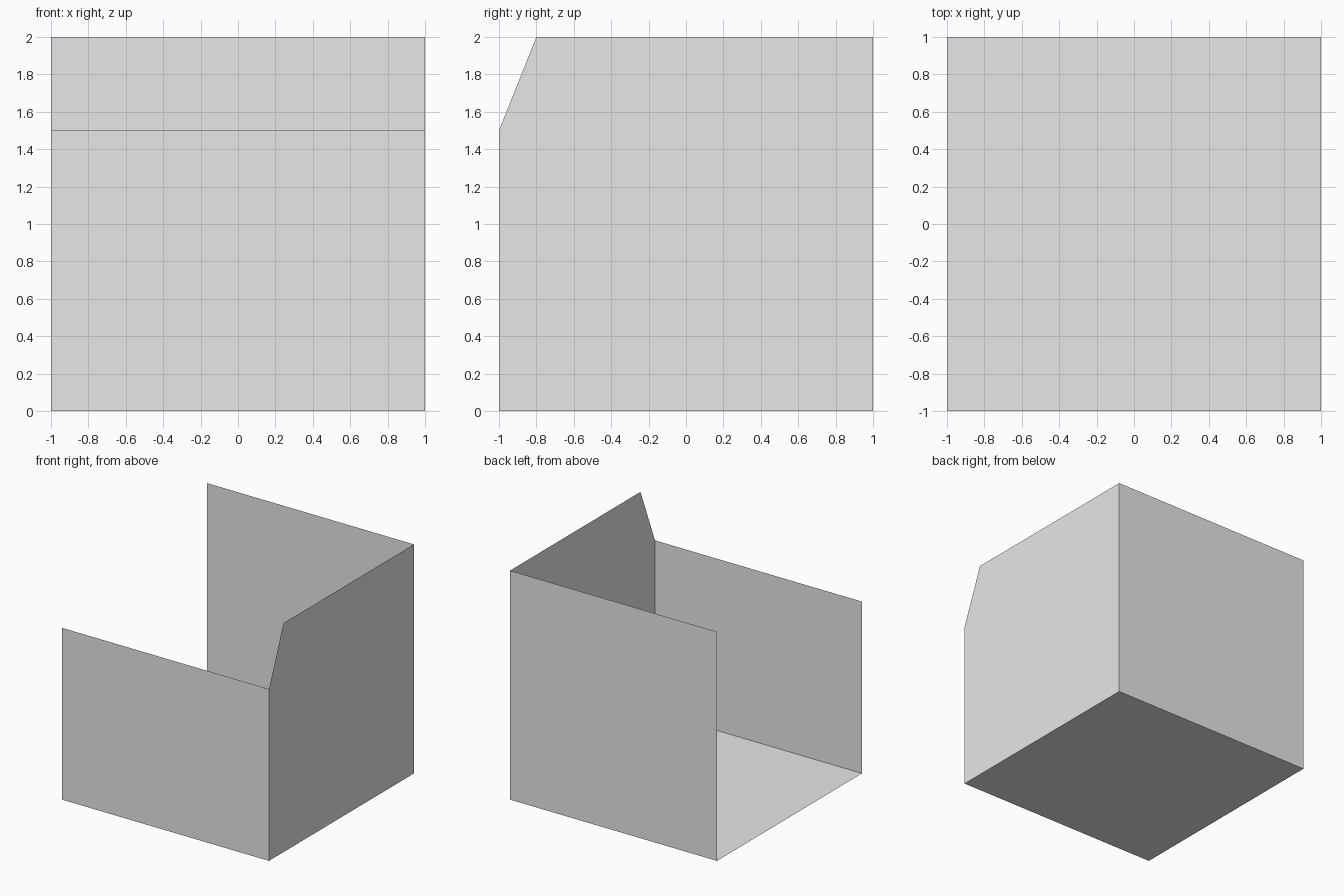
import bpy
import bmesh

cube = bpy.data.objects.get("Cube")
if cube:
    bpy.data.objects.remove(cube, do_unlink=True)

# Single light grey material
grey = bpy.data.materials.new("light_grey")
grey.use_nodes = True
grey.diffuse_color = (0.8, 0.8, 0.8, 1)
grey.node_tree.nodes["Principled BSDF"].inputs["Base Color"].default_value = (0.8, 0.8, 0.8, 1)


def panel(name, outline):
    """One thin flat sheet from its outline, counter-clockwise seen from outside."""
    bm = bmesh.new()
    bm.faces.new([bm.verts.new(p) for p in outline])
    mesh = bpy.data.meshes.new(name)
    bm.to_mesh(mesh)
    bm.free()
    mesh.materials.append(grey)
    obj = bpy.data.objects.new(name, mesh)
    bpy.context.collection.objects.link(obj)
    return obj


R = 1.0        # half width and half depth
TOP = 2.0      # height of the back and side walls
FRONT = 1.5    # height of the low front wall
SLOPE = -0.8   # y where the side wall reaches full height

# Floor
panel("floor", [(-R, -R, 0), (-R, R, 0), (R, R, 0), (R, -R, 0)])

# Low front wall and full-height back wall
panel("front_wall", [(-R, -R, 0), (R, -R, 0), (R, -R, FRONT), (-R, -R, FRONT)])
panel("back_wall", [(R, R, 0), (-R, R, 0), (-R, R, TOP), (R, R, TOP)])

# Side wall with its front top corner cut off; the opposite side stays open
side_profile = [(-R, 0), (R, 0), (R, TOP), (SLOPE, TOP), (-R, FRONT)]
panel("side_wall", [(R, y, z) for y, z in side_profile])
